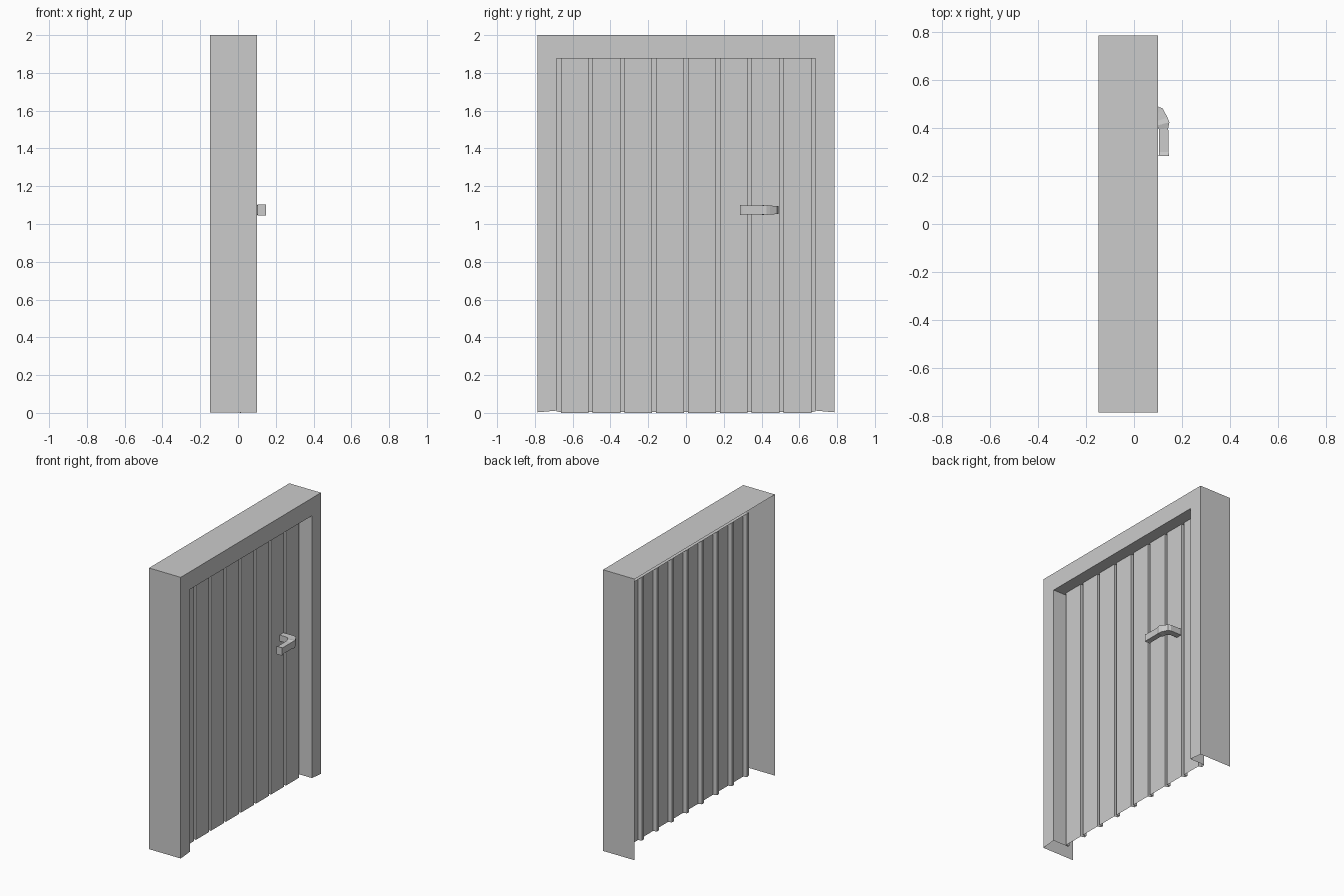
import bpy

if "Cube" in bpy.data.objects:
    bpy.data.objects.remove(bpy.data.objects["Cube"])


def make_object(name, verts, faces):
    mesh = bpy.data.meshes.new(name)
    mesh.from_pydata(verts, [], faces)
    mesh.update()
    ob = bpy.data.objects.new(name, mesh)
    bpy.context.collection.objects.link(ob)
    return ob


def loft(name, rows, closed=False, caps=False):
    """Skin quads between successive rows of points."""
    n = len(rows[0])
    verts = [p for row in rows for p in row]
    faces = []
    for r in range(len(rows) - 1):
        for i in range(n if closed else n - 1):
            j = (i + 1) % n
            faces.append((r * n + i, (r + 1) * n + i, (r + 1) * n + j, r * n + j))
    if caps:
        faces.append(tuple(range(n)))
        faces.append(tuple(reversed(range((len(rows) - 1) * n, len(rows) * n))))
    return make_object(name, verts, faces)


# Frame: open shell section (x, half width, bottom z, top z) swept round the doorway
FLOOR, GROOVE_X, PLANK_X = 0.003, -0.015, 0.015
section = [(-0.148, 0.787, FLOOR, 2.0),
           (0.101, 0.787, FLOOR, 2.0),
           (0.101, 0.685, 0.012, 1.875),
           (GROOVE_X, 0.685, 0.012, 1.875)]
frame_rows = [[(x, -w, b) for x, w, b, t in section],
              [(x, -w, t) for x, w, b, t in section],
              [(x, w, t) for x, w, b, t in section],
              [(x, w, b) for x, w, b, t in section]]
loft("door_frame", frame_rows)

# Door leaf: one sheet folded into eight planks with square grooves between
PLANKS, PITCH, WIDTH, START = 8, 0.1685, 0.147, -0.663
outline = [(GROOVE_X, -0.685, 0.008)]
for i in range(PLANKS):
    y0 = START + i * PITCH
    y1 = y0 + WIDTH
    outline += [(GROOVE_X, y0, 0.004), (PLANK_X, y0, 0.0),
                (PLANK_X, y1, 0.0), (GROOVE_X, y1, 0.004)]
outline.append((GROOVE_X, 0.685, 0.008))
loft("plank_door", [outline, [(x, y, 1.875) for x, y, z in outline]])

# Handle: rectangular bar (outer xy, inner xy, half height) bending into the door
MID_Z = 1.074
stations = [((0.147, 0.285), (0.103, 0.285), 0.028),
            ((0.144, 0.300), (0.105, 0.300), 0.024),
            ((0.143, 0.400), (0.104, 0.395), 0.023),
            ((0.148, 0.425), (0.098, 0.412), 0.027),
            ((0.140, 0.445), (0.092, 0.428), 0.023),
            ((0.120, 0.482), (0.080, 0.442), 0.022),
            ((0.100, 0.491), (0.065, 0.447), 0.022),
            ((PLANK_X, 0.491), (PLANK_X, 0.447), 0.022)]
handle_rows = [[(*o, MID_Z - h), (*o, MID_Z + h), (*i, MID_Z + h), (*i, MID_Z - h)]
               for o, i, h in stations]
loft("handle", handle_rows, closed=True, caps=True)
